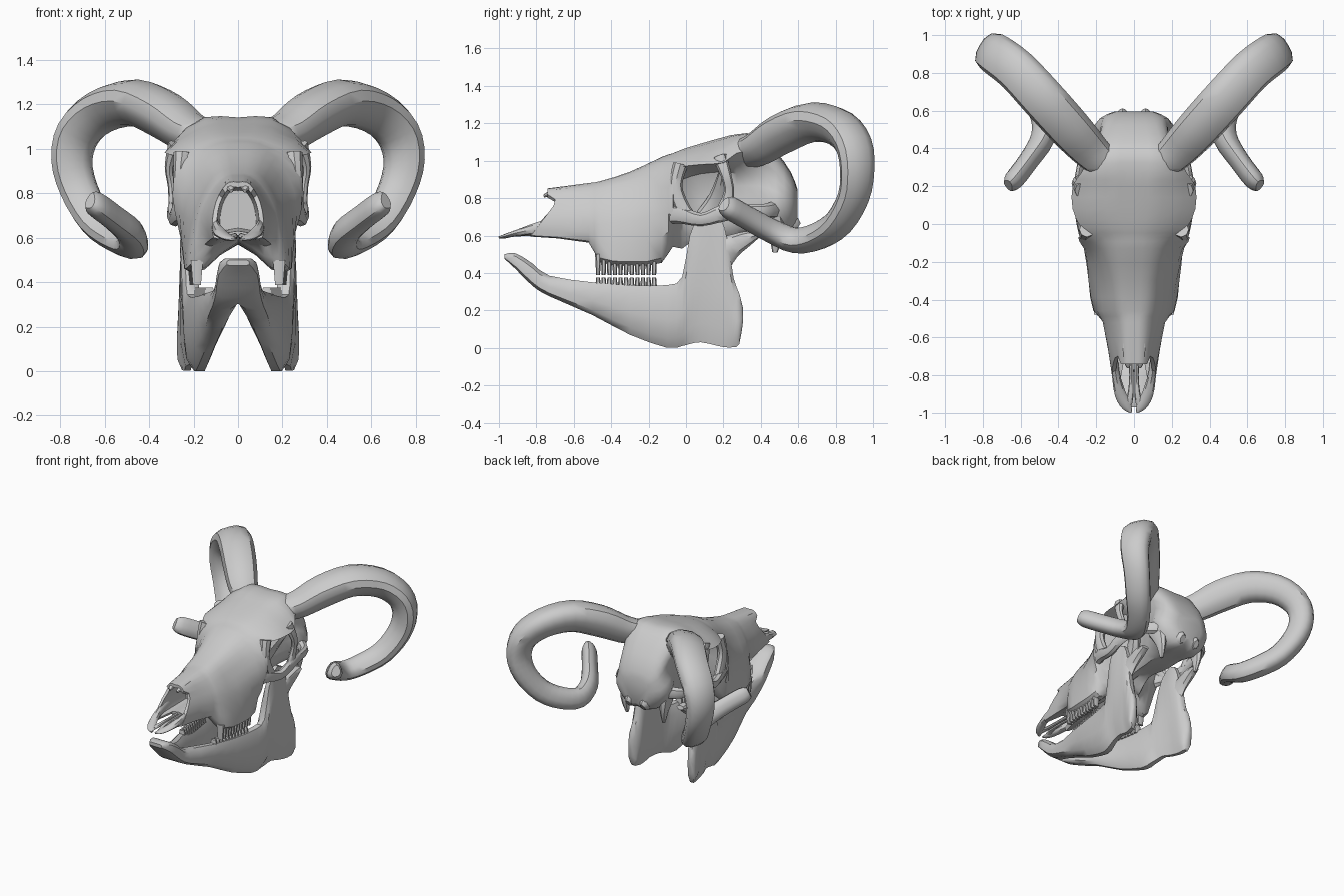
import bpy, bmesh, math
from mathutils import Vector


def catmull(rows, n, closed=False):
    """Interpolate rows of numbers with a smooth curve, n steps per span."""
    out, m = [], len(rows)
    for i in range(m if closed else m - 1):
        k = [(i + d) % m if closed else min(max(i + d, 0), m - 1) for d in (-1, 0, 1, 2)]
        a, b, c, d = (rows[j] for j in k)
        for s in range(n):
            t = s / n
            out.append([0.5 * (2 * q + (r - p) * t + (2 * p - 5 * q + 4 * r - w) * t * t
                               + (3 * q - p - 3 * r + w) * t ** 3)
                        for p, q, r, w in zip(a, b, c, d)])
    if not closed:
        out.append(list(rows[-1]))
    return out


def finish(name, bm, mirror):
    bmesh.ops.recalc_face_normals(bm, faces=bm.faces)
    me = bpy.data.meshes.new(name)
    bm.to_mesh(me)
    bm.free()
    ob = bpy.data.objects.new(name, me)
    bpy.context.collection.objects.link(ob)
    if mirror:
        ob.modifiers.new("mirror", 'MIRROR')
    bpy.ops.object.select_all(action='DESELECT')
    bpy.context.view_layer.objects.active = ob
    ob.select_set(True)
    bpy.ops.object.shade_smooth_by_angle(angle=math.radians(40))
    return ob


def loft(name, rings, mirror=True):
    bm = bmesh.new()
    vs = [[bm.verts.new(p) for p in r] for r in rings]
    n = len(vs[0])
    for a, b in zip(vs, vs[1:]):
        for i in range(n):
            bm.faces.new((a[i], a[(i + 1) % n], b[(i + 1) % n], b[i]))
    bm.faces.new(vs[0])
    bm.faces.new(vs[-1][::-1])
    return finish(name, bm, mirror)


def tube(name, path, hint, sides=8, sub=3, lobe=0.0):
    """Tube along (x, y, z, radius_u, radius_v) with a transported frame."""
    pts = catmull(path, sub)
    pos = [Vector(p[:3]) for p in pts]
    u, rings = Vector(hint), []
    for i, p in enumerate(pts):
        t = (pos[min(i + 1, len(pos) - 1)] - pos[max(i - 1, 0)]).normalized()
        u = (u - t * u.dot(t)).normalized()
        v = t.cross(u)
        ring = []
        for k in range(sides):
            a = 2 * math.pi * k / sides
            f = 1 + lobe * math.cos(3 * a + 0.8)
            ring.append(pos[i] + u * math.cos(a) * p[3] * f + v * math.sin(a) * p[4] * f)
        rings.append(ring)
    return loft(name, rings)


# Skull: y, top z, six (x, z) pairs down one side, bottom z
face = [
    (-.70, .85, .04, .85, .07, .82, .10, .76, .115, .68, .11, .60, .06, .60, .61),
    (-.52, .88, .05, .875, .10, .83, .145, .75, .165, .67, .15, .57, .09, .57, .60),
    (-.46, .89, .06, .885, .11, .85, .165, .76, .195, .66, .215, .48, .14, .47, .58),
    (-.30, .94, .07, .935, .13, .89, .185, .79, .225, .68, .24, .46, .15, .46, .57),
    (-.13, 1.02, .09, 1.01, .17, .96, .235, .86, .265, .72, .235, .48, .15, .47, .57),
    (-.07, 1.04, .10, 1.03, .22, .97, .29, .87, .28, .71, .19, .60, .10, .54, .58)]
braincase = [
    (-.02, 1.06, .12, 1.05, .28, .97, .15, .90, .13, .74, .10, .62, .07, .53, .60),
    (.08, 1.09, .15, 1.08, .325, .98, .13, .93, .10, .78, .09, .66, .06, .60, .61),
    (.20, 1.12, .15, 1.115, .325, .99, .14, .94, .11, .80, .10, .66, .07, .60, .61),
    (.27, 1.135, .15, 1.135, .28, 1.04, .15, .93, .13, .80, .13, .68, .08, .60, .61),
    (.38, 1.135, .15, 1.135, .22, 1.05, .16, .93, .17, .80, .16, .68, .08, .61, .61),
    (.48, 1.05, .13, 1.04, .18, .98, .18, .89, .22, .78, .17, .65, .08, .60, .61),
    (.56, .94, .10, .93, .15, .89, .17, .83, .18, .74, .12, .65, .06, .61, .62),
    (.595, .85, .05, .84, .09, .83, .10, .79, .10, .74, .07, .68, .04, .65, .66)]
rings = []
for row in catmull(face + braincase, 2):
    y = row[0]
    side = [(row[i], row[i + 1]) for i in range(2, 14, 2)]
    sec = [(0, row[1])] + side + [(0, row[14])] + [(-x, z) for x, z in side[::-1]]
    f = max(0, (-.52 - y) / .18)
    ring = []
    for x, z in catmull(sec, 2, True):
        dy = -.04 if z > .81 else (-.75 * max(0, .77 - z) if abs(x) > .075 else 0)
        ring.append(Vector((x, y + f * dy, z)))
    rings.append(ring)
mid = Vector((0, 0, .72))
shrink = lambda p, s, y: Vector((p.x * s, y, mid.z + (p.z - mid.z) * s))
nose = [[shrink(p, .7, -.5) for p in rings[0]], [shrink(p, .82, p.y) for p in rings[0]]]
loft("skull", nose + rings, mirror=False)

# Snout prongs and nasal tips
X = (1, 0, 0)
tube("premaxilla", [(.105, -.64, .66, .016, .05), (.098, -.78, .64, .02, .035),
                    (.072, -.90, .615, .03, .017), (.038, -.965, .597, .026, .012),
                    (.014, -.998, .59, .006, .006)], X)
tube("palate_prong", [(.016, -.62, .605, .015, .014), (.014, -.80, .61, .011, .012),
                      (.018, -.90, .607, .016, .012), (.03, -.95, .60, .02, .01)], X)
tube("nasal_tip", [(.035, -.58, .842, .03, .02), (.036, -.70, .833, .028, .018),
                   (.03, -.76, .81, .008, .008)], X)

# Eye socket rim, cheek arch, skull base
tube("cheek_arch", [(.21, -.16, .70, .03, .05), (.262, -.05, .715, .03, .05),
                    (.285, .08, .685, .03, .035), (.295, .20, .72, .024, .045),
                    (.28, .32, .73, .02, .035), (.25, .42, .73, .03, .04),
                    (.16, .48, .74, .04, .05)], X)
tube("eye_socket_post", [(.28, .18, 1.02, .035, .04), (.31, .215, .92, .02, .028),
                         (.298, .23, .83, .018, .028), (.29, .20, .72, .022, .045)], X)
tube("eye_socket_front", [(.25, -.03, .98, .04, .04), (.262, -.055, .87, .03, .035),
                          (.265, -.03, .77, .03, .04), (.275, .03, .69, .025, .03)], X)
tube("eye_socket_back_wall", [(.10, .10, .70, .05, .05), (.14, .17, .80, .04, .05),
                              (.22, .21, .95, .05, .03)], X)
tube("skull_base_spur", [(.16, .44, .74, .05, .08), (.16, .48, .62, .03, .045),
                         (.15, .475, .51, .01, .014)], X)
tube("neck_joint", [(.05, .48, .68, .05, .07), (.06, .56, .66, .045, .055),
                    (.06, .595, .64, .02, .03)], X)

# Horns: up, back, round and out at the tip
tube("horn", [(.16, .33, 1.05, .085, .085), (.235, .40, 1.08, .10, .095),
              (.34, .515, 1.155, .112, .108), (.475, .665, 1.212, .115, .105),
              (.61, .81, 1.178, .112, .098), (.715, .89, 1.08, .108, .092),
              (.748, .91, .95, .098, .085), (.715, .89, .81, .09, .08),
              (.635, .81, .67, .085, .075), (.54, .70, .595, .078, .072),
              (.475, .58, .572, .072, .068), (.48, .46, .62, .062, .064),
              (.555, .34, .685, .052, .062), (.635, .235, .745, .05, .06),
              (.665, .205, .765, .03, .04)], (.7, -.7, 0), 14, 3, .09)

# Lower jaw: y, centre x, half thickness, bottom z, top z
jaw = [(-.97, .03, .02, .475, .50), (-.91, .045, .042, .42, .505), (-.82, .05, .05, .33, .45),
       (-.73, .06, .055, .275, .385), (-.50, .11, .045, .175, .35), (-.30, .155, .046, .07, .335),
       (-.10, .185, .05, 0, .335), (-.02, .20, .045, .01, .38), (.02, .21, .04, .02, .60),
       (.08, .22, .036, .03, .71), (.18, .225, .034, .008, .70), (.225, .23, .036, .002, .56),
       (.255, .235, .036, .005, .37), (.285, .243, .03, .02, .29), (.305, .247, .012, .14, .21)]
rings = []
for y, x, t, a, b in catmull(jaw, 2):
    h = b - a
    lean = -.03 if -.6 < y < .1 else 0
    rings.append([Vector((0 if px < 0 and y < -.75 else max(0, x + px * t + lean * (.5 - pz)),
                          y, a + pz * h)) for px, pz in (
        (-.4, 0), (.4, 0), (1, .15), (1.05, .45), (.9, .8), (.4, 1), (-.4, 1),
        (-.9, .8), (-1, .45), (-.9, .15))])
loft("lower_jaw", rings)
tube("jaw_joint", [(.225, .15, .48, .03, .11), (.225, .24, .54, .03, .065),
                   (.225, .33, .585, .035, .04), (.225, .39, .605, .03, .015)], X)


# Cheek teeth, rows of close-set ridged blocks
def teeth(name, x0, x1, root, tip, count):
    bm = bmesh.new()
    for i in range(count):
        f = i / (count - 1)
        y, x = -.47 + .30 * f, x0 + (x1 - x0) * f
        r = bmesh.ops.create_cone(bm, cap_ends=True, segments=6, radius1=.029,
                                  radius2=.019, depth=abs(tip - root))
        for v in r['verts']:
            flip = 1 if tip > root else -1
            v.co = Vector((x + v.co.x * 1.1, y + v.co.y * .55,
                           (root + tip) / 2 + v.co.z * flip))
    finish(name, bm, True)


teeth("upper_teeth", .185, .20, .50, .388, 11)
teeth("lower_teeth", .13, .175, .31, .375, 11)
